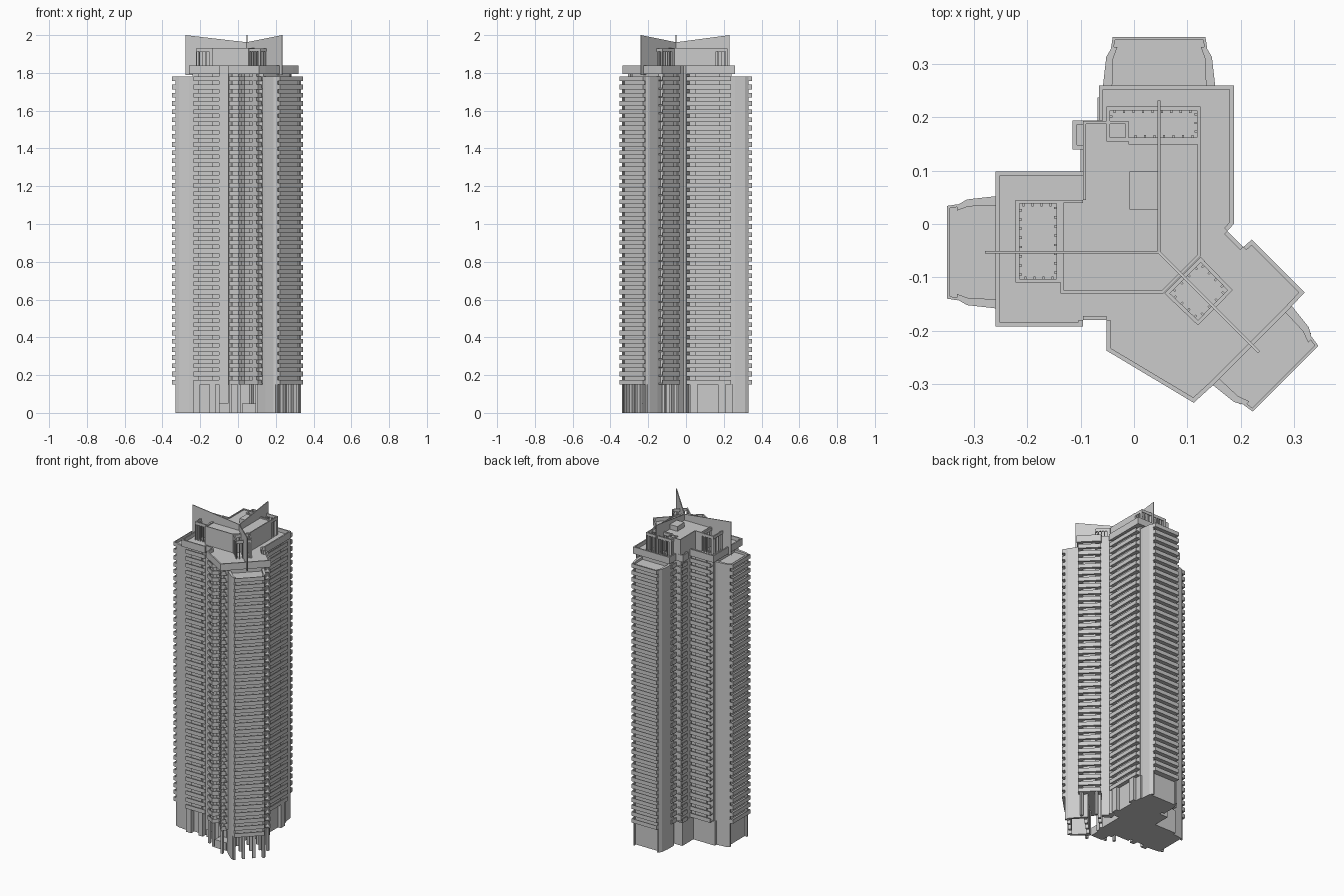
import bpy, bmesh, math
from mathutils import Vector as V

if "Cube" in bpy.data.objects:
    bpy.data.objects.remove(bpy.data.objects["Cube"])

FLOORS, PITCH, Z0 = 38, 0.0434, 0.15
P = V((0.047, -0.053))                       # meeting point of the three wings
WINGS = [("west", 180, 0.397), ("north", 90, 0.403), ("southeast", -45, 0.335)]


def build(name, prisms):
    """One object from (outline, z0, z1) prisms."""
    bm = bmesh.new()
    for pts, z0, z1 in prisms:
        lo = [bm.verts.new((p[0], p[1], z0)) for p in pts]
        hi = [bm.verts.new((p[0], p[1], z1)) for p in pts]
        bm.faces.new(lo[::-1])
        bm.faces.new(hi)
        n = len(pts)
        for i in range(n):
            j = (i + 1) % n
            bm.faces.new((lo[i], lo[j], hi[j], hi[i]))
    bmesh.ops.recalc_face_normals(bm, faces=bm.faces[:])
    me = bpy.data.meshes.new(name)
    bm.to_mesh(me)
    bm.free()
    ob = bpy.data.objects.new(name, me)
    bpy.context.collection.objects.link(ob)
    return ob


def rect(x0, x1, y0, y1):
    return [(x0, y0), (x1, y0), (x1, y1), (x0, y1)]


def strips(path, depth, t0=0.0, t1=1.0, start=0.0):
    """Quads inward (to the left) of every segment of a path."""
    out = []
    for a, b in zip(path, path[1:]):
        a, b = V(a), V(b)
        d = (b - a).normalized()
        n = V((-d.y, d.x))
        p, q = a.lerp(b, t0), a.lerp(b, t1)
        out.append([p + n * start, q + n * start, q + n * depth, p + n * depth])
    return out


def repeat(ob):
    m = ob.modifiers.new("floors", 'ARRAY')
    m.count = FLOORS
    m.use_relative_offset = False
    m.use_constant_offset = True
    m.constant_offset_displace = (0, 0, PITCH)


def local(angle):
    a = math.radians(angle)
    u, v = V((math.cos(a), math.sin(a))), V((-math.sin(a), math.cos(a)))
    return lambda pts: [P + u * p[0] + v * p[1] for p in pts]


# Main shaft behind the balconies
core = [(-.24, .07), (-.24, -.155), (-.1, -.155), (-.05, -.155), (-.03, -.205), (.0, -.23),
        (.035, -.205), (.1, -.285), (.135, -.285), (.275, -.145), (.278, -.122), (.205, -.05),
        (.165, -.01), (.155, .0), (.155, .24), (-.04, .24), (-.04, .185), (-.095, .185),
        (-.095, .15), (-.085, .15), (-.085, .07)]
build("tower_core", [(core, Z0, 1.80)])

# Plain full-height piers in the inner corners
build("corner_piers", [
    (rect(-.1, -.05, -.18, -.1), .05, 1.80),
    (rect(-.095, -.03, .08, .15), 0, 1.80),
    ([(.187, 0), (.15, .02), (.14, -.03), (.19, -.06), (.205, -.043), (.175, -.013)], 0, 1.80)])

# Balconies along the wing sides
sides = [
    [(-.235, -.187), (-.1, -.187)],
    [(-.047, -.18), (-.047, -.235), (.005, -.265), (.035, -.24), (.105, -.32), (.125, -.3)],
    [(.312, -.124), (.22, -.033)],
    [(.184, .0), (.184, .237)],
    [(-.068, .237), (-.068, .192)],
    [(-.11, .192), (-.11, .143)],
    [(-.095, .097), (-.235, .097)]]
bands, bays = [], []
for path in sides:
    bands += [(q, Z0, Z0 + .025) for q in strips(path, .005)]
    bands += [(q, Z0, Z0 + .007) for q in strips(path, .034)]
    bays += [(q, Z0, 1.80) for q in strips(path, .045, .2, .75, .014)]
repeat(build("side_balconies", bands))
build("window_bays", bays)

# Wing ends with side blades and end balconies
for name, ang, L in WINGS:
    T = local(ang)
    base = Z0 if name == "southeast" else 0
    body = [(-.15, -.098), (-.035, -.093), (-.035, .093), (-.15, .098)]
    parts = [(T([(L + u, v) for u, v in body]), base, 1.765)]
    for s in (1, -1):
        blade = [(-.15, .105), (-.09, .105), (-.037, .099), (-.018, .088), (-.018, .078),
                 (-.04, .086), (-.15, .09)]
        parts.append((T([(L + u, s * v) for u, v in blade]), 0, 1.78))
    build(name + "_wing_end", parts)
    edge = T([(L, -.087), (L, .087)])
    ret = [T([(L - .02, -.09), (L, -.087)]), T([(L, .087), (L - .02, .09)])]
    b = [(q, Z0, Z0 + .025) for pth in [edge] + ret for q in strips(pth, .005)]
    b += [(q, Z0, Z0 + .007) for q in strips(edge, .037)]
    repeat(build(name + "_end_balconies", b))

# Ground storey: walls under two wings, open columns under the third
build("ground_storey", [
    (rect(-.25, -.1, -.15, .07), 0, Z0),
    (rect(-.04, .16, .0, .25), 0, Z0),
    (rect(-.1, .02, -.17, .18), 0, Z0),
    (rect(.0, .11, -.2, .02), 0, Z0),
    (rect(.02, .1, -.26, -.19), 0, .05),
    (rect(-.235, -.2, -.18, -.15), 0, Z0),
    (rect(-.15, -.12, -.18, -.15), 0, Z0),
    (rect(.155, .18, .02, .06), 0, Z0),
    (rect(.155, .18, .17, .21), 0, Z0)])
T = local(-45)
cols = [(u, v) for u in (.12, .2, .3) for v in (-.085, -.03, .03, .085)]
build("ground_columns", [(T([(u - .009, v - .009), (u + .009, v - .009), (u + .009, v + .009),
                             (u - .009, v + .009)]), 0, Z0) for u, v in cols]
      + [(rect(x - .007, x + .007, y - .007, y + .007), 0, Z0)
         for x, y in [(-.04, -.225), (.005, -.25), (.1, -.3), (.29, -.12), (.23, -.055)]])

# Roof deck and its parapet
roof = [(-.26, .098), (-.26, -.192), (-.096, -.192), (-.096, -.18), (-.052, -.18), (-.052, -.237),
        (.112, -.335), (.145, -.305), (.29, -.16), (.32, -.128), (.221, -.029), (.205, -.043),
        (.175, -.013), (.187, .0), (.187, .26), (-.066, .26), (-.066, .194), (-.115, .194),
        (-.115, .14), (-.096, .14), (-.096, .098)]
build("roof_deck", [(roof, 1.795, 1.815)])
build("roof_parapet", [(q, 1.80, 1.838) for q in strips(roof + roof[:1], .008)])

# Penthouse and lift box
pent = [(-.138, .045), (-.138, -.13), (.055, -.13), (.125, -.06), (.125, .155), (-.01, .155),
        (-.01, .193), (-.096, .193), (-.096, .14), (-.096, .098), (-.096, .045)]
build("penthouse", [(pent, 1.81, 1.925)])
build("penthouse_edge", [(q, 1.92, 1.932) for q in strips(pent + pent[:1], .006)])
build("lift_box", [(rect(-.008, .047, .027, .098), 1.92, 1.955)])


# Open slatted frames at the ends of the penthouse
def pergola(name, c):
    ring = c + c[:1]
    parts = [(q, 1.912, 1.93) for q in strips(ring, .007)]
    for a, b in zip(ring, ring[1:]):
        a, b = V(a), V(b)
        n = max(3, round((b - a).length / .018))
        for i in range(n):
            parts += [(q, 1.81, 1.915) for q in strips([a, b], .012, i / n, i / n + .004 / (b - a).length)]
    build(name, parts)


pergola("west_pergola", rect(-.222, -.138, -.11, .045))
pergola("north_pergola", rect(-.052, .125, .155, .22))
pergola("southeast_pergola", [(.057, -.13), (.12, -.19), (.185, -.124), (.125, -.062)])

# Three rising sail fins on the roof
for name, ang, L in [("west", 180, .326), ("north", 90, .284), ("southeast", -45, .265)]:
    T = local(ang)
    ob = build(name + "_fin", [(T([(0, -.0025), (L, -.0025), (L, .0025), (0, .0025)]), 1.79, 2.0)])
    for v in ob.data.vertices:
        if v.co.z > 1.9 and (V(v.co[:2]) - P).length < .05:
            v.co.z = 1.962
